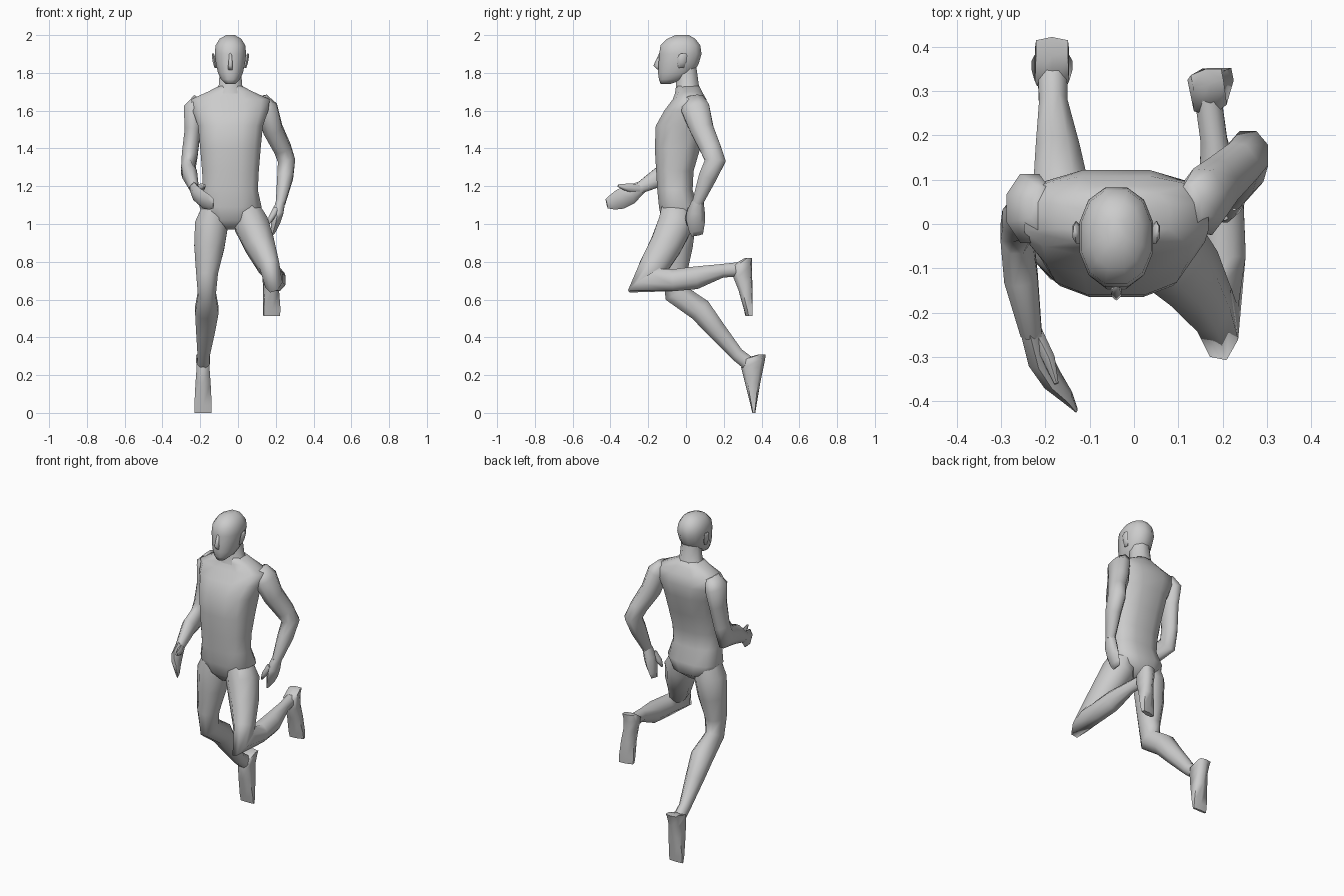
import bpy, bmesh, math
from mathutils import Vector


def loft(name, rings, n=8, axis=None, ref=(1, 0, 0), power=1.0, angle=75):
    """Skin rings (x, y, z, side radius, other radius) along a path."""
    bm = bmesh.new()
    pts = [Vector(r[:3]) for r in rings]
    loops = []
    for i, r in enumerate(rings):
        a = (pts[i] - pts[i - 1]).normalized() if i else Vector()
        b = (pts[i + 1] - pts[i]).normalized() if i + 1 < len(pts) else Vector()
        t = Vector(axis) if axis else (a + b).normalized()
        u = Vector(ref)
        u = (u - t * u.dot(t)).normalized()
        v = t.cross(u)
        ring = []
        for k in range(n):
            w = 2 * math.pi * (k + 0.5) / n
            c, s = math.cos(w), math.sin(w)
            c = math.copysign(abs(c) ** power, c)
            s = math.copysign(abs(s) ** power, s)
            fit = math.cos(math.pi / n) ** power
            ring.append(bm.verts.new(pts[i] + u * c * r[3] / fit + v * s * r[4] / fit))
        loops.append(ring)
    for p, q in zip(loops, loops[1:]):
        for k in range(n):
            bm.faces.new((p[k], p[(k + 1) % n], q[(k + 1) % n], q[k]))
    bm.faces.new(loops[0])
    bm.faces.new(loops[-1])
    return finish(name, bm, angle)


def finish(name, bm, angle):
    bmesh.ops.recalc_face_normals(bm, faces=bm.faces)
    me = bpy.data.meshes.new(name)
    bm.to_mesh(me)
    bm.free()
    ob = bpy.data.objects.new(name, me)
    bpy.context.collection.objects.link(ob)
    bpy.ops.object.select_all(action='DESELECT')
    ob.select_set(True)
    bpy.context.view_layer.objects.active = ob
    bpy.ops.object.shade_smooth_by_angle(angle=math.radians(angle))
    return ob


def stack(name, cx, levels, **kw):
    """Horizontal rings given as (z, half width, front y, back y)."""
    return loft(name, [(cx, (f + b) / 2, z, w, (b - f) / 2) for z, w, f, b in levels],
                axis=(0, 0, 1), **kw)


UP = (0, 0, 1)

# torso from crotch to shoulders
stack("torso", -0.04, [
    (0.97, 0.03, -0.09, 0.00), (1.02, 0.12, -0.13, 0.06), (1.09, 0.165, -0.143, 0.065),
    (1.18, 0.145, -0.152, 0.035), (1.28, 0.15, -0.158, 0.04), (1.40, 0.16, -0.165, 0.075),
    (1.52, 0.172, -0.16, 0.11), (1.60, 0.20, -0.115, 0.122), (1.66, 0.208, -0.07, 0.108),
    (1.70, 0.12, -0.055, 0.085), (1.73, 0.062, -0.05, 0.07)], n=12, power=0.75)

# neck and head
stack("neck", -0.04, [(1.68, 0.10, -0.06, 0.085), (1.735, 0.062, -0.052, 0.068),
                      (1.83, 0.055, -0.05, 0.055)])
stack("head", -0.04, [
    (1.742, 0.025, -0.135, -0.08), (1.765, 0.05, -0.143, -0.01), (1.80, 0.066, -0.148, 0.04),
    (1.85, 0.077, -0.145, 0.068), (1.90, 0.083, -0.142, 0.082), (1.945, 0.079, -0.135, 0.076),
    (1.98, 0.058, -0.10, 0.05), (2.0, 0.022, -0.055, 0.015)], n=12, power=0.9)
loft("nose", [(-0.04, -0.138, 1.905, 0.006, 0.003), (-0.04, -0.152, 1.838, 0.012, 0.018),
              (-0.04, -0.143, 1.815, 0.012, 0.004)], n=6, axis=UP, angle=100)
for s, side in ((-1, "right"), (1, "left")):
    loft(side + "_ear", [(-0.04 + s * 0.077, -0.026, 1.825, 0.007, 0.012),
                         (-0.04 + s * 0.084, -0.022, 1.855, 0.009, 0.02),
                         (-0.04 + s * 0.091, -0.018, 1.89, 0.008, 0.022),
                         (-0.04 + s * 0.092, -0.012, 1.903, 0.004, 0.012)], n=6, axis=UP)

# lower, trailing leg
loft("right_leg", [
    (-0.115, -0.045, 1.14, 0.05, 0.07), (-0.14, -0.04, 1.0, 0.088, 0.092),
    (-0.152, -0.045, 0.88, 0.08, 0.08), (-0.164, -0.06, 0.74, 0.058, 0.065),
    (-0.165, -0.05, 0.632, 0.047, 0.066), (-0.165, 0.075, 0.545, 0.062, 0.062),
    (-0.172, 0.16, 0.44, 0.05, 0.05), (-0.182, 0.27, 0.31, 0.032, 0.036),
    (-0.184, 0.34, 0.255, 0.033, 0.038)])
stack("right_foot", -0.185, [
    (0.0, 0.044, 0.352, 0.366), (0.04, 0.046, 0.343, 0.372), (0.16, 0.04, 0.315, 0.39),
    (0.24, 0.034, 0.297, 0.405), (0.285, 0.038, 0.305, 0.414), (0.308, 0.036, 0.38, 0.42)],
    n=6, power=0.6)

# raised, bent leg
loft("left_leg", [
    (0.03, -0.045, 1.14, 0.05, 0.07), (0.07, -0.055, 1.0, 0.09, 0.093),
    (0.115, -0.105, 0.89, 0.078, 0.085), (0.165, -0.175, 0.77, 0.055, 0.075),
    (0.19, -0.215, 0.70, 0.048, 0.105), (0.20, -0.07, 0.702, 0.052, 0.058),
    (0.197, 0.05, 0.715, 0.05, 0.06), (0.18, 0.19, 0.752, 0.03, 0.036),
    (0.165, 0.30, 0.762, 0.03, 0.038)])
loft("left_foot", [
    (0.178, 0.333, 0.512, 0.043, 0.014), (0.178, 0.329, 0.55, 0.045, 0.02),
    (0.175, 0.315, 0.65, 0.038, 0.035), (0.17, 0.30, 0.72, 0.034, 0.047),
    (0.165, 0.297, 0.78, 0.038, 0.05), (0.165, 0.33, 0.82, 0.035, 0.018)],
    n=6, power=0.6, axis=UP, ref=(0.97, 0.2, 0))

# arm swung forward
loft("right_arm", [
    (-0.205, 0.035, 1.668, 0.03, 0.05), (-0.235, 0.035, 1.61, 0.054, 0.078),
    (-0.24, 0.025, 1.50, 0.042, 0.062), (-0.255, 0.01, 1.37, 0.042, 0.052),
    (-0.265, -0.02, 1.285, 0.036, 0.07), (-0.255, -0.12, 1.262, 0.038, 0.055),
    (-0.232, -0.245, 1.19, 0.024, 0.03)])
loft("right_hand", [
    (-0.234, -0.235, 1.195, 0.022, 0.028), (-0.215, -0.30, 1.155, 0.024, 0.046),
    (-0.185, -0.35, 1.13, 0.02, 0.046), (-0.15, -0.39, 1.115, 0.012, 0.035),
    (-0.13, -0.42, 1.108, 0.003, 0.022)], n=6)
loft("right_thumb", [
    (-0.22, -0.25, 1.185, 0.016, 0.022), (-0.192, -0.305, 1.192, 0.014, 0.02),
    (-0.175, -0.36, 1.203, 0.005, 0.006)], n=6)

# arm swung back
loft("left_arm", [
    (0.125, 0.04, 1.668, 0.03, 0.05), (0.155, 0.05, 1.61, 0.055, 0.075),
    (0.185, 0.085, 1.50, 0.052, 0.062), (0.235, 0.13, 1.40, 0.046, 0.055),
    (0.257, 0.155, 1.335, 0.046, 0.055), (0.25, 0.115, 1.25, 0.042, 0.048),
    (0.225, 0.06, 1.11, 0.025, 0.028)])
loft("left_hand", [
    (0.226, 0.062, 1.12, 0.024, 0.028), (0.212, 0.052, 1.06, 0.028, 0.042),
    (0.20, 0.052, 1.01, 0.024, 0.042), (0.187, 0.055, 0.965, 0.014, 0.034),
    (0.178, 0.06, 0.94, 0.005, 0.026)], n=6)
loft("left_thumb", [
    (0.205, 0.03, 1.08, 0.018, 0.02), (0.175, 0.015, 1.03, 0.014, 0.018),
    (0.158, 0.01, 0.995, 0.005, 0.006)], n=6)
